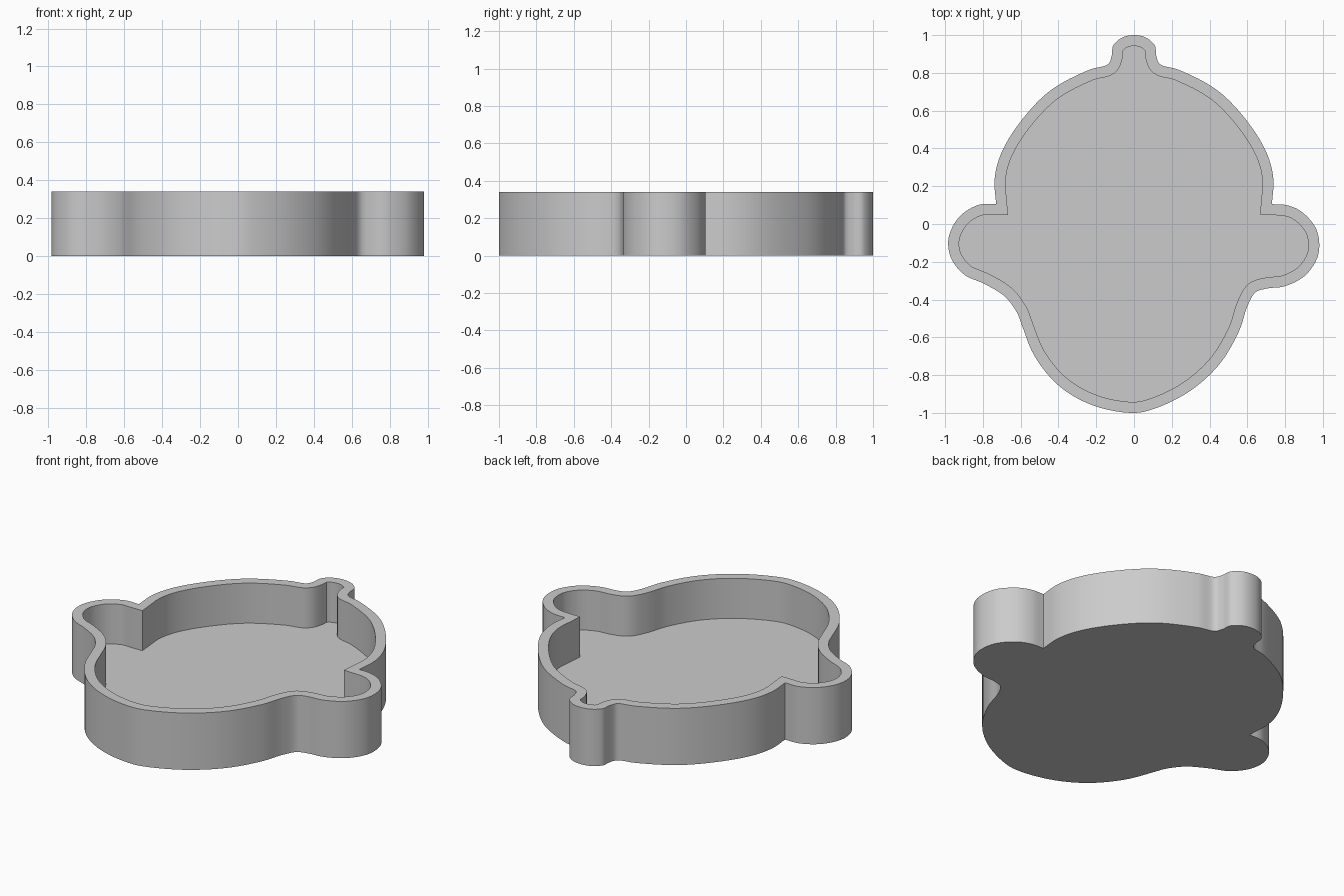
import bpy
import bmesh
from mathutils import Vector

cube = bpy.data.objects.get("Cube")
if cube:
    bpy.data.objects.remove(cube, do_unlink=True)

HEIGHT = 0.34
FLOOR = 0.1
WALL = 0.058
STEPS = 6

# Outline of the left half of the dome and its knob, from knob tip to notch
half_dome = [(0, 1), (-.06, .988), (-.11, .945), (-.118, .89), (-.137, .846),
             (-.235, .817), (-.445, .705), (-.61, .53), (-.707, .365),
             (-.738, .235), (-.73, .105)]
# Outline of both side lobes and the chin, from notch to notch
lower = [(-.73, .105), (-.82, .102), (-.923, .04), (-.981, -.07), (-.97, -.177),
         (-.9, -.267), (-.79, -.318), (-.685, -.383), (-.62, -.468),
         (-.592, -.54), (-.526, -.70), (-.394, -.86), (-.21, -.963), (0, -1),
         (.11, -.977), (.294, -.886), (.452, -.743), (.558, -.563),
         (.60, -.436), (.643, -.362), (.706, -.341), (.796, -.33),
         (.907, -.272), (.976, -.161), (.966, -.03), (.886, .066),
         (.807, .10), (.73, .105)]
upper = [(-x, y) for x, y in reversed(half_dome)] + half_dome[1:]


def smooth_path(points):
    """Centripetal spline through the points, without the last one."""
    p = [Vector(q) for q in points]
    p = [2 * p[0] - p[1]] + p + [2 * p[-1] - p[-2]]
    path = []
    for a, b, c, d in zip(p, p[1:], p[2:], p[3:]):
        ab, bc, cd = [v.length ** 0.5 for v in (b - a, c - b, d - c)]
        m1 = (c - b) + bc * ((b - a) / ab - (c - a) / (ab + bc))
        m2 = (c - b) + bc * ((d - c) / cd - (d - b) / (bc + cd))
        for i in range(STEPS):
            t = i / STEPS
            s = 1 - t
            path.append(b * (s * s * (1 + 2 * t)) + c * (t * t * (1 + 2 * s))
                        + m1 * (t * s * s) - m2 * (t * t * s))
    return path


def inset(path, width):
    """Move a counterclockwise loop inward, with mitred corners."""
    result = []
    for i, point in enumerate(path):
        e1 = (point - path[i - 1]).normalized()
        e2 = (path[(i + 1) % len(path)] - point).normalized()
        n1, n2 = Vector((-e1.y, e1.x)), Vector((-e2.y, e2.x))
        result.append(point + (n1 + n2) * (width / (1 + n1.dot(n2))))
    return result


outer = smooth_path(upper) + smooth_path(lower)
inner = inset(outer, WALL)

# Tray: base, outside wall, flat rim, inside wall and floor
bm = bmesh.new()
rings = [[bm.verts.new((p.x, p.y, z)) for p in loop]
         for loop, z in ((outer, 0), (outer, HEIGHT), (inner, HEIGHT), (inner, FLOOR))]
count = len(outer)
for low, high in zip(rings, rings[1:]):
    for i in range(count):
        j = (i + 1) % count
        bm.faces.new((low[i], low[j], high[j], high[i]))
bm.faces.new(list(reversed(rings[0])))
bm.faces.new(rings[-1])
mesh = bpy.data.meshes.new("tray")
bm.to_mesh(mesh)
bm.free()
tray = bpy.data.objects.new("tray", mesh)
bpy.context.collection.objects.link(tray)

# Plain grey
grey = bpy.data.materials.new("plain grey")
grey.use_nodes = True
color = (0.6, 0.6, 0.6, 1)
grey.diffuse_color = color
grey.node_tree.nodes["Principled BSDF"].inputs["Base Color"].default_value = color
mesh.materials.append(grey)

# Smooth curved walls with crisp rims and notches
bpy.ops.object.select_all(action="DESELECT")
tray.select_set(True)
bpy.context.view_layer.objects.active = tray
bpy.ops.object.shade_smooth_by_angle(angle=0.6)
